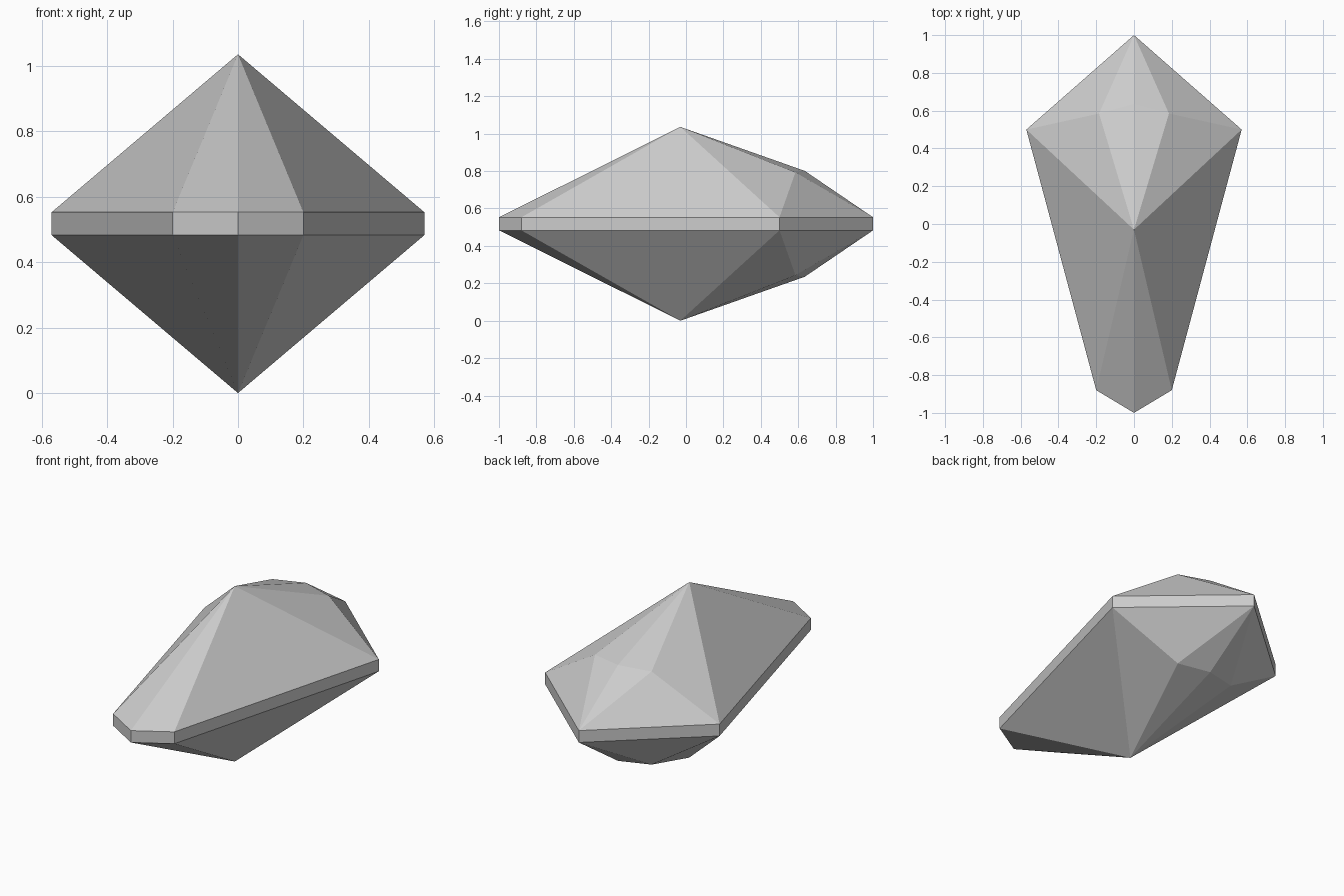
import bpy
import bmesh

cube = bpy.data.objects.get("Cube")
if cube:
    bpy.data.objects.remove(cube, do_unlink=True)

MID = 0.518      # height of the middle of the stone
BAND = 0.035     # half the thickness of the girdle

stone = bpy.data.materials.new("grey_stone")
stone.use_nodes = True
GREY = (0.6, 0.6, 0.6, 1)
stone.diffuse_color = GREY
stone.node_tree.nodes["Principled BSDF"].inputs["Base Color"].default_value = GREY

# Left half of the outline, from the front tip to the back tip
outline = [(0, -1), (0.2, -0.88), (0.57, 0.5), (0, 1)]


def build(name, faces, flip=False):
    """Mesh one half from lists of points, mirrored to the right side."""
    bm = bmesh.new()
    for points in faces:
        points = [(x, y, -z if flip else z) for x, y, z in points]
        if flip:
            points.reverse()
        bm.faces.new([bm.verts.new(p) for p in points])
    bmesh.ops.remove_doubles(bm, verts=bm.verts, dist=0.0001)
    mesh = bpy.data.meshes.new(name)
    bm.to_mesh(mesh)
    bm.free()
    mesh.materials.append(stone)
    obj = bpy.data.objects.new(name, mesh)
    obj.location.z = MID
    bpy.context.collection.objects.link(obj)
    obj.modifiers.new("mirror_sides", 'MIRROR').use_axis[0] = True
    return obj


# Girdle: the narrow upright band
build("girdle", [[(*a, -BAND), (*b, -BAND), (*b, BAND), (*a, BAND)]
                 for a, b in zip(outline, outline[1:])])

# Facets of one half, from the girdle edge up to the peak
front, nose, shoulder, back = [(x, y, BAND) for x, y in outline]
peak = (0, -0.03, MID)
kite = (0.185, 0.585, 0.275)
ridge = (0, 0.635, 0.283)
facets = [
    (front, nose, peak),
    (nose, shoulder, peak),
    (shoulder, kite, peak),
    (shoulder, back, kite),
    (kite, ridge, peak),
    (kite, back, ridge),
]
build("crown", facets)
build("pavilion", facets, flip=True)
